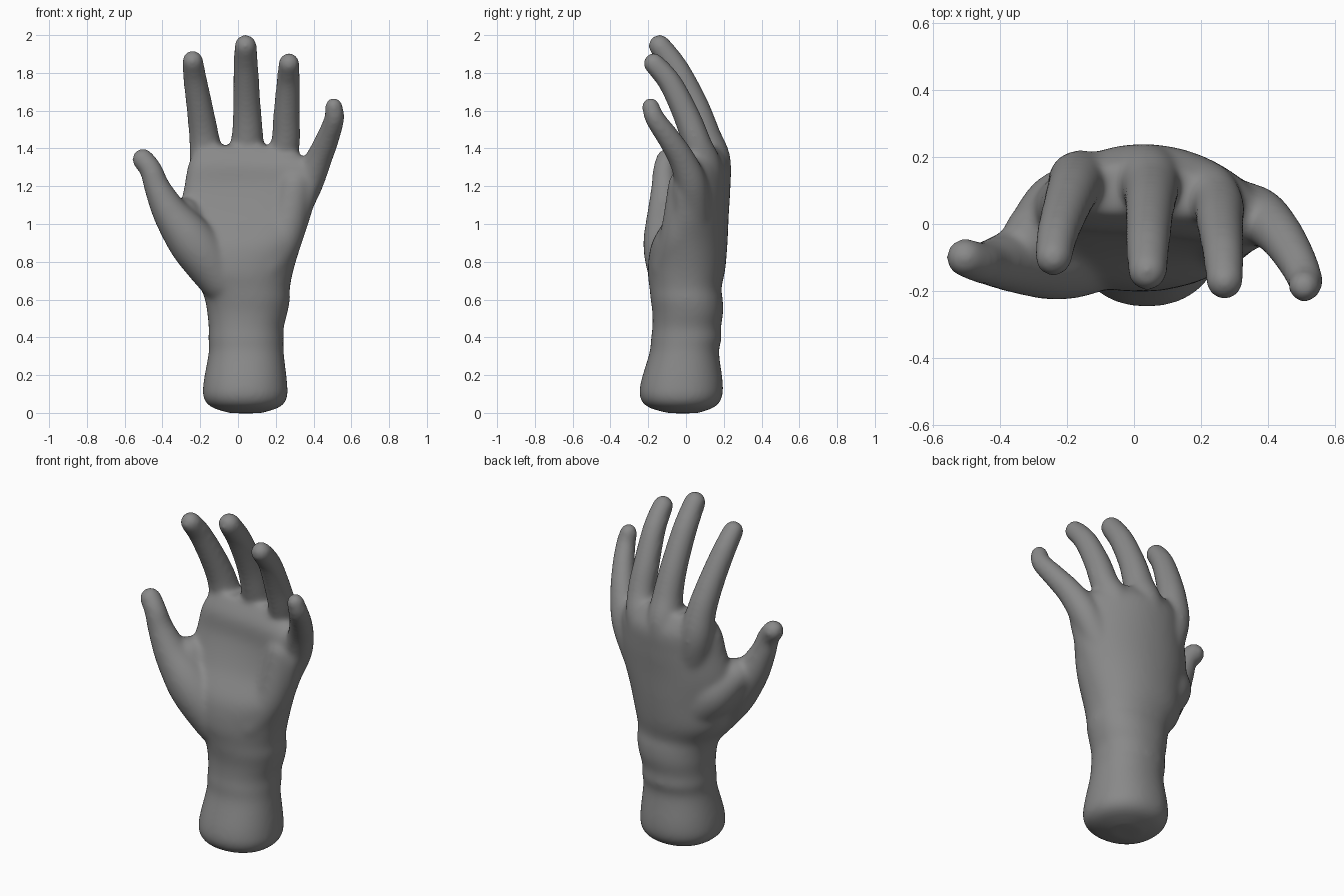
import bpy, bmesh, math
from mathutils import Vector

if "Cube" in bpy.data.objects:
    bpy.data.objects.remove(bpy.data.objects["Cube"])


def spline(rows, steps):
    """Catmull-Rom interpolation of rows of numbers."""
    pts = [rows[0]] + list(rows) + [rows[-1]]
    out = []
    for i in range(1, len(pts) - 2):
        for s in range(steps):
            t = s / steps
            out.append([0.5 * (2 * b + (c - a) * t + (2 * a - 5 * b + 4 * c - d) * t ** 2
                               + (3 * b - a - 3 * c + d) * t ** 3)
                        for a, b, c, d in zip(*pts[i - 1:i + 3])])
    return out + [list(rows[-1])]


def loft(bm, rings):
    loops = [[bm.verts.new(p) for p in ring] for ring in rings]
    n = len(loops[0])
    for a, b in zip(loops, loops[1:]):
        for i in range(n):
            j = (i + 1) % n
            bm.faces.new((a[i], a[j], b[j], b[i]))
    bm.faces.new(loops[0][::-1])
    bm.faces.new(loops[-1])


def limb(bm, rows, n=24):
    """Round tapered tube through (x, y, z, radius) with domed ends."""
    path = spline(rows, 6)
    pts = [(Vector(p[:3]), p[3] + 0.006) for p in path]
    rings = []

    def ring(c, t, r):
        side = (Vector((1, 0, 0)) - t * t.x).normalized()
        up = t.cross(side)
        rings.append([c + (side * math.cos(a) + up * math.sin(a)) * r
                      for a in (2 * math.pi * i / n for i in range(n))])

    last = len(pts) - 1
    for i, (c, r) in enumerate(pts):
        t = (pts[min(i + 1, last)][0] - pts[max(i - 1, 0)][0]).normalized()
        dome = [math.radians(d) for d in (15, 30, 45, 60, 75, 87)]
        if i == 0:
            for d in reversed(dome):
                ring(c - t * r * math.sin(d), t, r * math.cos(d))
        ring(c, t, r)
        if i == last:
            for d in dome:
                ring(c + t * r * math.sin(d), t, r * math.cos(d))
    loft(bm, rings)


def palm(bm, rows, n=48):
    """Sections (z, x min, x max, y front, y back, arch)."""
    rings = []
    for z, x0, x1, yf, yb, k in spline(rows, 6):
        ring = []
        for i in range(n):
            a = 2 * math.pi * i / n
            c, s = math.cos(a), math.sin(a)
            e = 0.92
            x = (x0 + x1) / 2 + (x1 - x0) / 2 * math.copysign(abs(c) ** e, c)
            y = (yf + yb) / 2 + (yb - yf) / 2 * math.copysign(abs(s) ** e, s)
            ring.append(Vector((x, y - k * x * x, z)))
        rings.append(ring)
    loft(bm, rings)


bm = bmesh.new()

# Forearm stump, wrist with soft folds, and arched palm
palm(bm, [
    (-.002, -.04, .12, -.09, .06, 0), (0.03, -.14, .22, -.20, .15, 0),
    (0.08, -.183, .26, -.243, .19, 0), (0.16, -.183, .26, -.24, .195, 0),
    (0.32, -.155, .242, -.193, .175, 0), (0.39, -.157, .242, -.186, .188, 0),
    (0.45, -.155, .242, -.178, .185, 0), (0.53, -.163, .262, -.178, .197, 0),
    (0.60, -.175, .275, -.187, .195, 0), (0.66, -.20, .275, -.193, .188, 0),
    (0.76, -.265, .295, -.202, .208, .1), (0.90, -.29, .338, -.18, .22, .3),
    (1.05, -.31, .388, -.095, .227, .45), (1.20, -.285, .422, -.04, .237, .65),
    (1.32, -.262, .385, -.022, .235, .7), (1.415, -.21, .26, .035, .18, .75)])

# Fingers, each running from inside the palm over its knuckle to the tip
fingers = {
    "index": [(-.12, .10, 1.1, .085), (-.16, .128, 1.3, .087), (-.178, .11, 1.45, .075),
              (-.20, .055, 1.6, .066), (-.228, -.03, 1.77, .057), (-.24, -.10, 1.863, .051)],
    "middle": [(.02, .12, 1.1, .09), (.04, .142, 1.32, .092), (.05, .10, 1.47, .078),
               (.047, .045, 1.63, .068), (.042, -.05, 1.82, .061), (.04, -.14, 1.944, .054)],
    "ring": [(.13, .09, 1.05, .085), (.205, .105, 1.28, .083), (.25, .06, 1.42, .072),
             (.257, .00, 1.58, .065), (.266, -.085, 1.75, .057), (.27, -.17, 1.85, .051)],
    "little": [(.25, .045, 1.0, .085), (.358, .03, 1.2, .081), (.425, -.02, 1.34, .066),
               (.477, -.095, 1.46, .056), (.51, -.165, 1.56, .048), (.507, -.187, 1.623, .042)],
    "thumb": [(-.09, -.07, .71, .115), (-.18, -.09, .83, .125), (-.26, -.10, .93, .12),
              (-.358, -.11, 1.06, .09), (-.426, -.115, 1.19, .065), (-.46, -.115, 1.285, .055),
              (-.503, -.10, 1.342, .053)],
}
for rows in fingers.values():
    limb(bm, rows)

# Skin web behind the thumb and the fleshy pad on the little-finger side
limb(bm, [(-.10, .05, .83, .125), (-.20, .03, .95, .13), (-.29, -.035, 1.04, .095)])
limb(bm, [(.14, -.07, .77, .11), (.245, -.03, .95, .10), (.30, .0, 1.2, .09)])

bmesh.ops.recalc_face_normals(bm, faces=bm.faces)
mesh = bpy.data.meshes.new("hand")
bm.to_mesh(mesh)
bm.free()
hand = bpy.data.objects.new("hand", mesh)
bpy.context.collection.objects.link(hand)

# Fuse everything into one skin and relax the joins
fuse = hand.modifiers.new("fuse", 'REMESH')
fuse.mode = 'VOXEL'
fuse.voxel_size = 0.011
fuse.use_smooth_shade = True
relax = hand.modifiers.new("relax", 'SMOOTH')
relax.factor = 0.5
relax.iterations = 28

# Dark grey skin
skin = bpy.data.materials.new("dark_grey")
skin.diffuse_color = (0.25, 0.25, 0.25, 1)
skin.use_nodes = True
skin.node_tree.nodes["Principled BSDF"].inputs["Base Color"].default_value = skin.diffuse_color
mesh.materials.append(skin)
